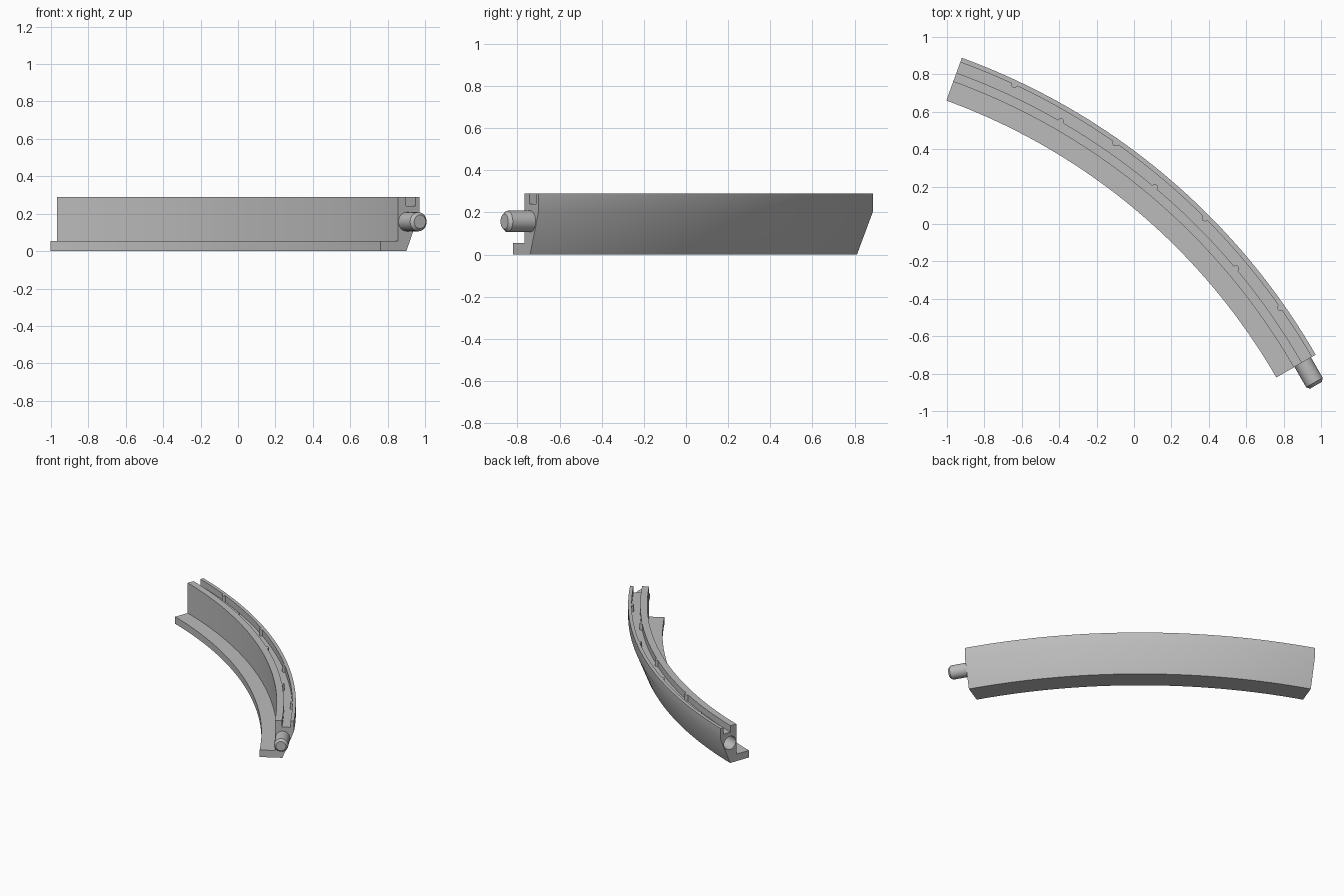
import bpy, bmesh, math
from mathutils import Vector, Matrix

if "Cube" in bpy.data.objects:
    bpy.data.objects.remove(bpy.data.objects["Cube"])

# Arc layout: centre, end angles
CX, CY = -2.155, -2.504
START, END, STEPS = 30, 70, 40
TOP, GROOVE_FLOOR = 0.29, 0.24
GROOVE_IN, GROOVE_OUT = 3.525, 3.585
PIN_R, PIN_Z = 3.53, 0.157

grey = bpy.data.materials.new("grey plastic")
grey.use_nodes = True
GREY = (0.5, 0.5, 0.5, 1)
grey.diffuse_color = GREY
grey.node_tree.nodes["Principled BSDF"].inputs["Base Color"].default_value = GREY


def polar(r, deg, z):
    a = math.radians(deg)
    return Vector((CX + r * math.cos(a), CY + r * math.sin(a), z))


def finish(bm, name):
    bmesh.ops.recalc_face_normals(bm, faces=bm.faces[:])
    mesh = bpy.data.meshes.new(name)
    bm.to_mesh(mesh)
    bm.free()
    mesh.materials.append(grey)
    obj = bpy.data.objects.new(name, mesh)
    bpy.context.collection.objects.link(obj)
    return obj


def activate(obj):
    bpy.ops.object.select_all(action='DESELECT')
    obj.select_set(True)
    bpy.context.view_layer.objects.active = obj


def smooth(obj):
    activate(obj)
    bpy.ops.object.shade_smooth_by_angle(angle=math.radians(30))


def lathe_pin(name, start, direction, rings, sides=32):
    """Closed round pin: rings are (distance along direction, radius)."""
    bm = bmesh.new()
    turn = direction.to_track_quat('Z', 'Y').to_matrix().to_4x4()
    place = Matrix.Translation(start) @ turn
    loops = []
    for d, r in rings:
        loops.append([bm.verts.new(place @ Vector((r * math.cos(t), r * math.sin(t), d)))
                      for t in (math.tau * i / sides for i in range(sides))])
    for a, b in zip(loops, loops[1:]):
        for i in range(sides):
            j = (i + 1) % sides
            bm.faces.new((a[i], a[j], b[j], b[i]))
    bm.faces.new(loops[0])
    bm.faces.new(loops[-1])
    return finish(bm, name)


# Curved rail: ledge, grooved wall and sloped back swept along the arc
profile = [(3.367, 0), (3.528, 0), (3.61, 0.207), (3.61, TOP),
           (GROOVE_OUT, TOP), (GROOVE_OUT, GROOVE_FLOOR),
           (GROOVE_IN, GROOVE_FLOOR), (GROOVE_IN, TOP),
           (3.475, TOP), (3.475, 0.055), (3.367, 0.055)]
bm = bmesh.new()
sections = [[bm.verts.new(polar(r, START + (END - START) * s / STEPS, z)) for r, z in profile]
            for s in range(STEPS + 1)]
for a, b in zip(sections, sections[1:]):
    for i in range(len(profile)):
        j = (i + 1) % len(profile)
        bm.faces.new((a[i], a[j], b[j], b[i]))
bm.faces.new(sections[0])
bm.faces.new(sections[-1])
rail = finish(bm, "curved_rail")

# Socket bored into the far end
a = math.radians(END)
inward = Vector((math.sin(a), -math.cos(a), 0))
cutter = lathe_pin("socket_cutter", polar(PIN_R, END, PIN_Z) - inward * 0.05, inward,
                   [(0, 0.051), (0.21, 0.051)])
cutter.hide_render = True
activate(rail)
mod = rail.modifiers.new("socket", 'BOOLEAN')
mod.operation = 'DIFFERENCE'
mod.solver = 'EXACT'
mod.object = cutter
bpy.ops.object.modifier_apply(modifier=mod.name)
bpy.data.objects.remove(cutter)
smooth(rail)

# Connecting peg with a chamfered tip on the near end
a = math.radians(START)
outward = Vector((math.sin(a), -math.cos(a), 0))
peg = lathe_pin("connecting_peg", polar(PIN_R, START, PIN_Z) - outward * 0.02, outward,
                [(0, 0.051), (0.145, 0.051), (0.162, 0.036)])
smooth(peg)

# Gripping nubs on alternating sides of the groove
for n in range(7):
    r = GROOVE_OUT if n % 2 == 0 else GROOVE_IN
    foot = polar(r, START + 5 * (n + 1), GROOVE_FLOOR - 0.005)
    nub = lathe_pin("groove_nub_%d" % (n + 1), foot, Vector((0, 0, 1)),
                    [(0, 0.017), (TOP - foot.z - 0.0005, 0.017)], 16)
    smooth(nub)
